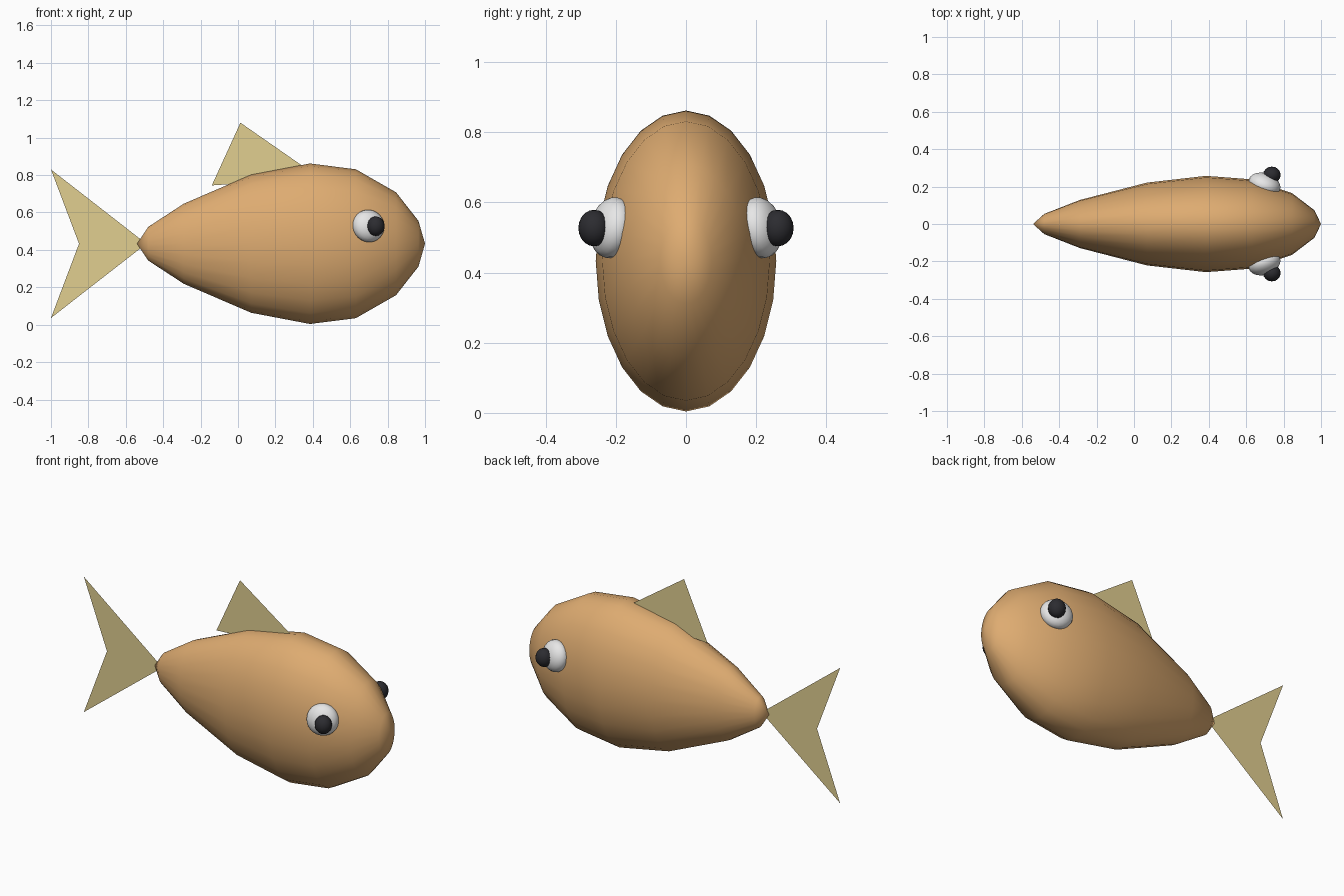
import bpy, bmesh, math
from mathutils import Matrix, Vector

cube = bpy.data.objects.get("Cube")
if cube:
    bpy.data.objects.remove(cube, do_unlink=True)


def material(name, rgb):
    m = bpy.data.materials.new(name)
    m.use_nodes = True
    col = (*rgb, 1)
    m.diffuse_color = col
    m.node_tree.nodes["Principled BSDF"].inputs["Base Color"].default_value = col
    return m


orange = material("warm tan", (0.73, 0.41, 0.165))
khaki = material("pale khaki", (0.75, 0.62, 0.28))
white = material("eye white", (0.8, 0.8, 0.8))
black = material("pupil black", (0.025, 0.025, 0.03))


def add_object(name, bm, mat, smooth=True):
    bmesh.ops.recalc_face_normals(bm, faces=bm.faces)
    for f in bm.faces:
        f.smooth = smooth
    me = bpy.data.objects.new(name, bpy.data.meshes.new(name))
    bm.to_mesh(me.data)
    bm.free()
    me.data.materials.append(mat)
    bpy.context.collection.objects.link(me)
    return me


# Body: elliptical rings lofted along x, closed to a point at each end
MID_Z, WIDTH, SIDES = 0.433, 0.6, 24
stations = [(-0.48, 0.09), (-0.29, 0.214), (0.07, 0.369), (0.385, 0.429),
            (0.63, 0.398), (0.845, 0.275), (0.965, 0.122)]
bm = bmesh.new()
rings = []
for x, r in stations:
    angles = [2 * math.pi * i / SIDES for i in range(SIDES)]
    rings.append([bm.verts.new((x, WIDTH * r * math.sin(a), MID_Z + r * math.cos(a)))
                  for a in angles])
tips = [bm.verts.new((x, 0, MID_Z)) for x in (-0.54, 1.0)]
for i in range(SIDES):
    j = (i + 1) % SIDES
    for a, b in zip(rings, rings[1:]):
        bm.faces.new((a[i], a[j], b[j], b[i]))
    bm.faces.new((tips[0], rings[0][j], rings[0][i]))
    bm.faces.new((tips[1], rings[-1][i], rings[-1][j]))
add_object("body", bm, orange)


# Fins: single flat sheets on the centre plane
def fin(name, faces):
    bm = bmesh.new()
    for pts in faces:
        bm.faces.new([bm.verts.new((x, 0, z)) for x, z in pts])
    bmesh.ops.remove_doubles(bm, verts=bm.verts, dist=0.001)
    add_object(name, bm, khaki, smooth=False)


root, notch = (-0.49, MID_Z), (-0.85, MID_Z)
fin("tail_fin", [[root, (-1, MID_Z + 0.397), notch], [root, notch, (-1, MID_Z - 0.397)]])
fin("dorsal_fin", [[(-0.14, 0.745), (0.44, 0.783), (0.013, 1.08)]])


# Eyes: flattened ball tilted with the cheek, and a dark ball on its front
def ball(name, centre, size, normal, mat, u, v):
    bm = bmesh.new()
    bmesh.ops.create_uvsphere(bm, u_segments=u, v_segments=v, radius=1)
    turn = Vector(normal).to_track_quat('Z', 'Y').to_matrix().to_4x4()
    bm.transform(Matrix.Translation(centre) @ turn @ Matrix.Diagonal((*size, 1)))
    add_object(name, bm, mat)


for side, s in (("right", -1), ("left", 1)):
    ball(side + "_eye", (0.698, s * 0.212, 0.528), (0.088, 0.088, 0.058),
         (0.33, s * 0.93, 0.19), white, 24, 12)
    ball(side + "_pupil", (0.737, s * 0.262, 0.527), (0.047, 0.045, 0.052),
         (0, 0, 1), black, 16, 10)
